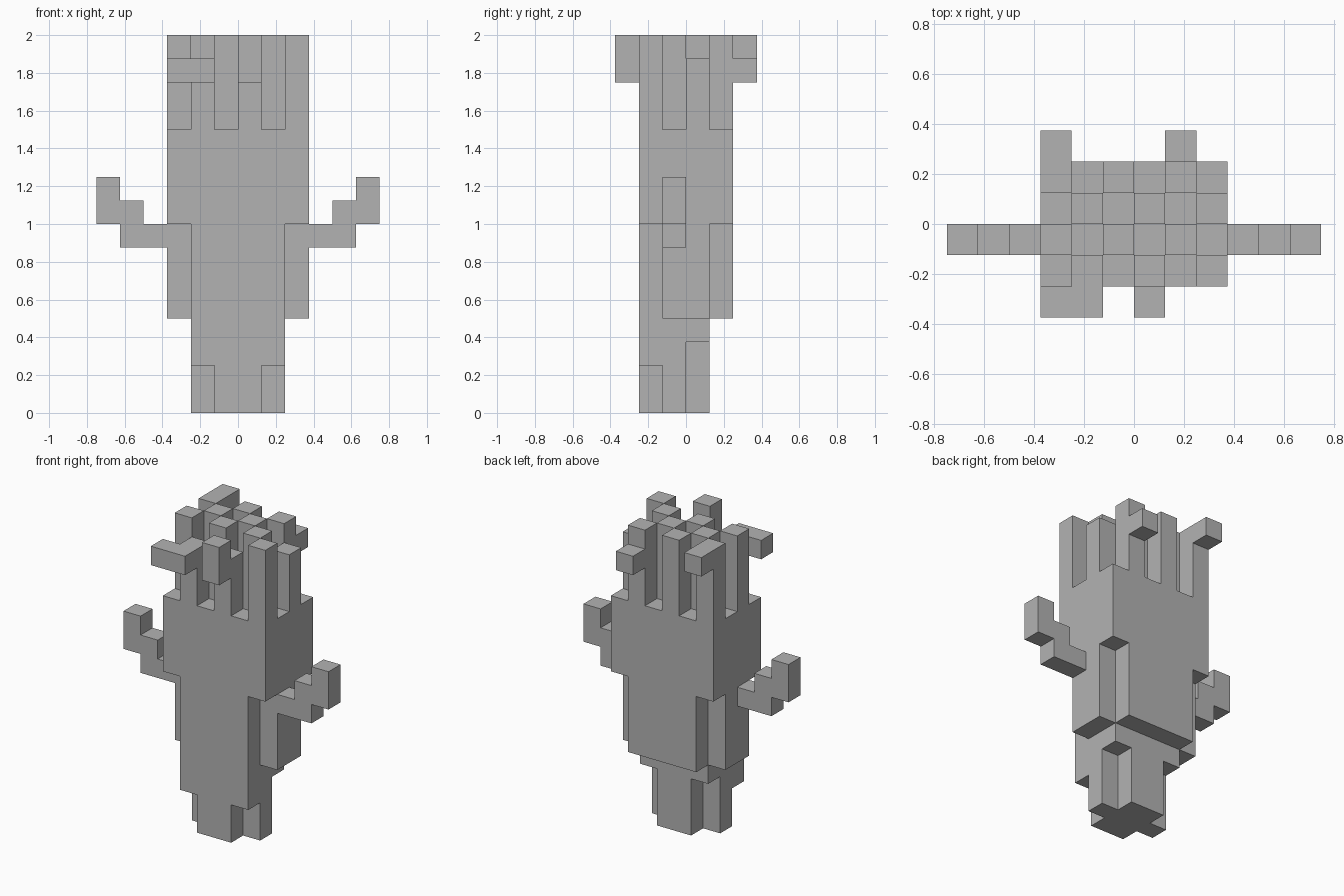
import bpy
import bmesh
from mathutils import Vector

cube = bpy.data.objects.get("Cube")
if cube:
    bpy.data.objects.remove(cube, do_unlink=True)

U = 0.125                                # edge length of one block
ORIGIN = Vector((-3 * U, -2 * U, 0))     # corner of the trunk's block grid

grey = bpy.data.materials.new("stone_grey")
grey.use_nodes = True
colour = (0.45, 0.45, 0.45, 1)
grey.diffuse_color = colour
grey.node_tree.nodes["Principled BSDF"].inputs["Base Color"].default_value = colour


def box(x, y, z):
    """Blocks in half-open ranges along each axis."""
    return {(i, j, k) for i in range(*x) for j in range(*y) for k in range(*z)}


def mirrored(cells):
    return {(5 - i, j, k) for i, j, k in cells}


parts = {}

# Base: narrow notched foot that widens below the trunk
parts["base"] = (box((2, 4), (0, 3), (0, 4)) | box((1, 5), (1, 2), (0, 4))
                 | box((1, 5), (0, 1), (2, 4)) | box((1, 5), (2, 3), (3, 4)))

# Trunk: cross-shaped lower half, full block upper half
parts["trunk"] = (box((1, 5), (0, 4), (4, 8)) | box((0, 6), (1, 3), (4, 8))
                  | box((0, 6), (0, 4), (8, 12)))

# Arms: stepped upward to a tall tip
arm = box((6, 8), (1, 2), (7, 8)) | box((7, 8), (1, 2), (8, 9)) | box((8, 9), (1, 2), (8, 10))
parts["left_arm"] = arm
parts["right_arm"] = mirrored(arm)

# Crown: chequered stalks, a few of them one block shorter
short = {(1, 0), (3, 0), (5, 2)}
crown = set()
for i in range(6):
    for j in range(4):
        if (i + j) % 2:
            crown |= box((i, i + 1), (j, j + 1), (12, 15 if (i, j) in short else 16))
parts["crown_stalks"] = crown

# Tips bending outward from the stalks
parts["front_tips"] = box((0, 2), (-1, 0), (14, 15)) | box((3, 4), (-1, 0), (14, 16))
parts["back_tips"] = box((0, 1), (4, 5), (15, 16)) | box((4, 5), (4, 5), (14, 15))

filled = set().union(*parts.values())


def build(name, cells):
    """Mesh the exposed sides of the blocks and merge flat areas."""
    bm = bmesh.new()
    for cell in cells:
        for axis in range(3):
            for side in (-1, 1):
                n = Vector((0, 0, 0))
                n[axis] = side
                if tuple(int(c + d) for c, d in zip(cell, n)) in filled:
                    continue
                a = Vector((0, 0, 0))
                a[(axis + 1) % 3] = 0.5
                b = n.cross(a)
                mid = Vector(cell) + Vector((0.5, 0.5, 0.5)) + n / 2
                corners = (mid - a - b, mid + a - b, mid + a + b, mid - a + b)
                bm.faces.new([bm.verts.new(ORIGIN + p * U) for p in corners])
    bmesh.ops.remove_doubles(bm, verts=bm.verts, dist=0.001)
    bmesh.ops.dissolve_limit(bm, angle_limit=0.01, verts=bm.verts, edges=bm.edges)
    mesh = bpy.data.meshes.new(name)
    bm.to_mesh(mesh)
    bm.free()
    mesh.materials.append(grey)
    bpy.context.collection.objects.link(bpy.data.objects.new(name, mesh))


for part_name, part_cells in parts.items():
    build(part_name, part_cells)
